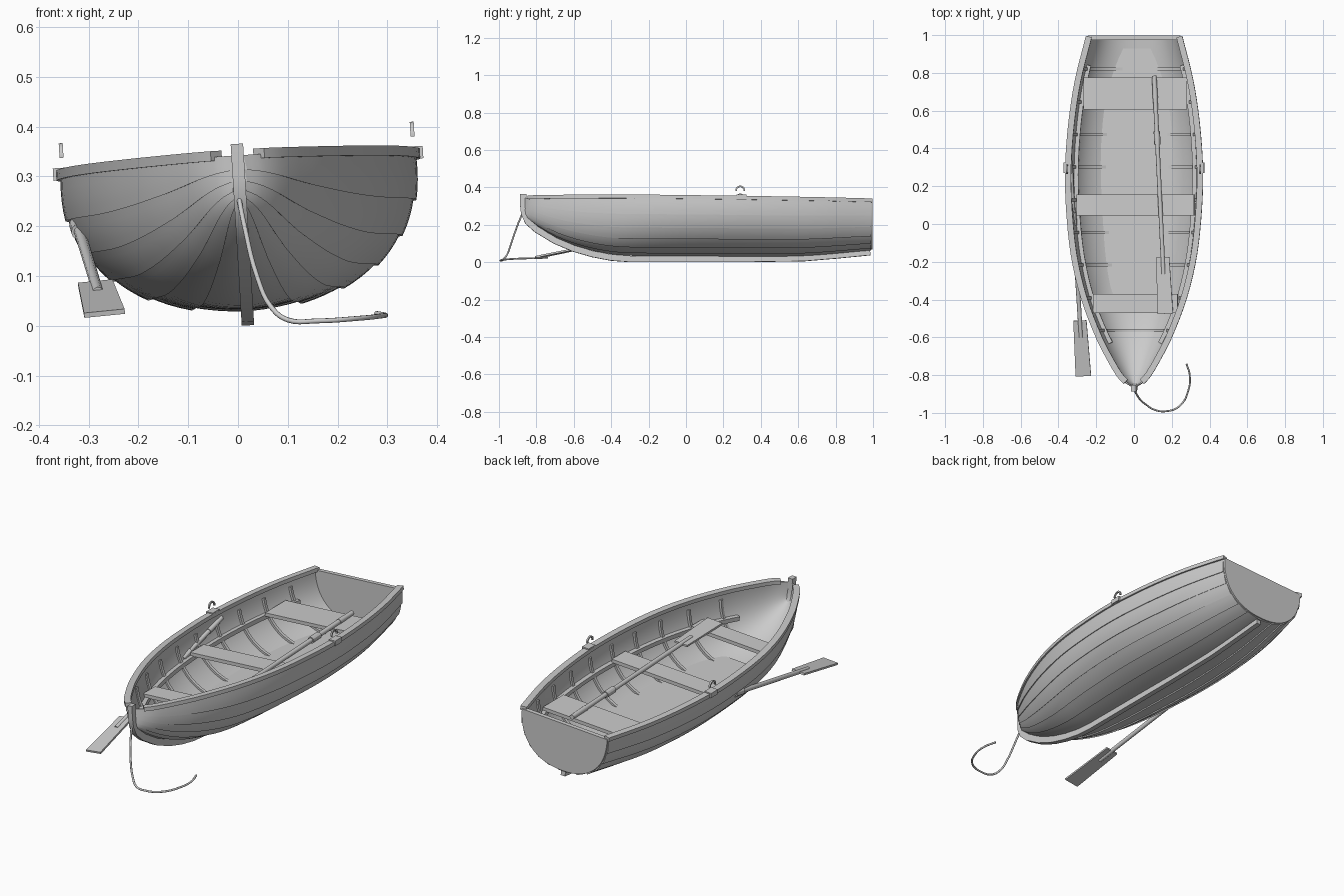
import bpy, bmesh, math
from mathutils import Vector, Matrix

if "Cube" in bpy.data.objects:
    bpy.data.objects.remove(bpy.data.objects["Cube"])

# whole boat is heeled slightly onto its left side
HEEL = Matrix.Translation((0.02, 0, 0.001)) @ Matrix.Rotation(math.radians(-3.5), 4, 'Y')
X, Y, Z = Vector((1, 0, 0)), Vector((0, 1, 0)), Vector((0, 0, 1))

# hull lines: half width, keel height and sheer height along y
WIDTH = [(-.86, .012), (-.84, .045), (-.8, .083), (-.7, .142), (-.6, .193), (-.4, .27), (-.2, .32),
         (0, .346), (.25, .358), (.5, .344), (.75, .308), (1, .246)]
KEEL = [(-.86, .25), (-.8, .2), (-.7, .138), (-.6, .096), (-.5, .067), (-.4, .048), (-.3, .04),
        (0, .037), (.6, .037), (1, .068)]
SHEER = [(-.86, .342), (-.4, .333), (.2, .322), (1, .313)]
N = 2.3


def curve_at(tab, y):
    n = len(tab)
    i = max(0, min(n - 2, sum(1 for p in tab if p[0] <= y) - 1))

    def slope(j):
        a, b = tab[max(j - 1, 0)], tab[min(j + 1, n - 1)]
        return (b[1] - a[1]) / (b[0] - a[0])
    (y0, v0), (y1, v1) = tab[i], tab[i + 1]
    h = y1 - y0
    t = (y - y0) / h
    return ((2*t**3 - 3*t*t + 1) * v0 + (t**3 - 2*t*t + t) * h * slope(i)
            + (3*t*t - 2*t**3) * v1 + (t**3 - t*t) * h * slope(i + 1))


def hull_point(y, t, d=0.0):
    """t = -1 left rail, 0 keel, 1 right rail; d = inset from the skin"""
    w, k, g = (curve_at(c, y) for c in (WIDTH, KEEL, SHEER))
    w, k = max(w - d, .003), k + d
    a = abs(t) * math.pi / 2
    x = w * math.sin(a) ** (2 / N)
    return Vector((math.copysign(x, t), y, g - (g - k) * max(math.cos(a), 0) ** (2 / N)))


def half_width(y, z, d):
    w, k, g = (curve_at(c, y) for c in (WIDTH, KEEL, SHEER))
    s = min(max((g - z) / (g - k - d), 0), 1)
    return max((w - d) * (1 - s ** N) ** (1 / N), .004)


def span(a, b, n):
    return [a + (b - a) * i / n for i in range(n + 1)]


def finish(name, bm, world=HEEL, angle=30):
    bmesh.ops.recalc_face_normals(bm, faces=bm.faces)
    me = bpy.data.meshes.new(name)
    bm.to_mesh(me)
    bm.free()
    ob = bpy.data.objects.new(name, me)
    bpy.context.collection.objects.link(ob)
    ob.matrix_world = world
    bpy.ops.object.select_all(action='DESELECT')
    ob.select_set(True)
    bpy.context.view_layer.objects.active = ob
    bpy.ops.object.shade_smooth_by_angle(angle=math.radians(angle))
    return ob


def loft(name, rings, world=HEEL, angle=30):
    bm = bmesh.new()
    vs = [[bm.verts.new(p) for p in r] for r in rings]
    m = len(vs[0])
    for a, b in zip(vs, vs[1:]):
        for j in range(m):
            bm.faces.new((a[j], a[(j + 1) % m], b[(j + 1) % m], b[j]))
    bm.faces.new(vs[0])
    bm.faces.new(vs[-1])
    return finish(name, bm, world, angle)


def sweep(name, pts, a, b, axis):
    """rectangular bar along pts: half size b along axis, a across it"""
    rings = []
    for i, p in enumerate(pts):
        t = (pts[min(i + 1, len(pts) - 1)] - pts[max(i - 1, 0)]).normalized()
        s = t.cross(axis).normalized() * a
        u = axis * b
        rings.append([p + s + u, p - s + u, p - s - u, p + s - u])
    return loft(name, rings)


def box(name, centre, size):
    bm = bmesh.new()
    bmesh.ops.create_cube(bm, size=1, matrix=Matrix.Translation(centre) @ Matrix.Diagonal((*size, 1)))
    return finish(name, bm)


# lapped-plank hull, six strakes a side
half = []
for i in range(6):
    for s in range(5):
        half.append(((i + s / 4) / 6, -.006 * (1 - s / 4)))
full = [(-t, d) for t, d in reversed(half[1:])] + half
inner = span(1, -1, 40)
stations = [-.86, -.853, -.845, -.835, -.82, -.8, -.775] + span(-.74, .99, 34)
loft("hull", [[hull_point(y, t, d) for t, d in full] + [hull_point(y, t, .012) for t in inner]
              for y in stations], angle=25)

# transom plate
loft("transom", [[hull_point(y, t, .001) for t in span(-1, 1, 48)] for y in (.975, .997)])

# keel running up into the stem post
keel = [(.985, .053), (.8, .035), (.63, .021), (.3, .0165), (-.3, .0165), (-.4, .024), (-.5, .043), (-.6, .072),
        (-.7, .114), (-.8, .175), (-.845, .215), (-.866, .26), (-.87, .3), (-.87, .365)]
sweep("keel_and_stem", [Vector((0, y, z)) for y, z in keel], .0165, .0125, X)

# parts on both sides
for side, s in (("left", -1), ("right", 1)):
    # gunwale rail
    path = []
    for y in [-.835, -.82, -.8, -.77] + span(-.73, .992, 30):
        path.append(Vector((s * (curve_at(WIDTH, y) - .008), y, curve_at(SHEER, y) + .002)))
    sweep("gunwale_" + side, path, .016, .010, Z)
    # seat riser
    path = [Vector((s * (half_width(y, .2, .012) - .008), y, .2)) for y in span(-.63, .84, 28)]
    sweep("seat_riser_" + side, path, .011, .011, Z)
    # oarlock block and horn
    box("oarlock_block_" + side, (s * .353, .297, .326), (.038, .055, .025))
    arc = [Vector((s * .353, .29 + .022 * math.cos(a), .362 + .022 * math.sin(a)))
           for a in span(-.15, math.pi + .15, 16)]
    sweep("oarlock_" + side, arc, .004, .004, X)

# ribs
for i in range(9):
    y = .82 - i * .173
    sweep("rib_%d" % (i + 1), [hull_point(y, t, .016) for t in span(-.93, .93, 40)], .006, .008, Y)

# floor boards
rings = []
for y in span(-.46, .93, 24):
    a, b = half_width(y, .08, .010), half_width(y, .074, .010)
    rings.append([Vector(p) for p in ((-a, y, .08), (a, y, .08), (b, y, .074), (-b, y, .074))])
loft("floor_boards", rings)

# seats
for name, y, depth, width in (("stern_seat", .69, .17, .55), ("middle_seat", .1, .11, .625),
                              ("bow_seat", -.42, .1, .45)):
    box(name, (0, y, .217), (width, depth, .018))


# oars
def oar(name, tip, handle):
    tip, handle = Vector(tip), Vector(handle)
    L = (handle - tip).length
    d = (handle - tip).normalized()
    side = d.cross(Vector((-.1, 0, 1))).normalized()
    up = side.cross(d)
    m = Matrix((side, d, up)).transposed().to_4x4()
    m.translation = tip
    bm = bmesh.new()
    for y0, y1, r0, r1 in ((.21, L - .12, .011, .012), (L - .12, L, .014, .012), (L - .365, L - .295, .017, .017)):
        # cone axis z turned onto y
        mat = Matrix.Translation((0, (y0 + y1) / 2, 0)) @ Matrix.Rotation(-math.pi / 2, 4, 'X')
        bmesh.ops.create_cone(bm, cap_ends=True, segments=12, radius1=r0, radius2=r1, depth=y1 - y0, matrix=mat)
    # blade
    blade = bmesh.ops.create_cube(bm, size=1, matrix=Matrix.Translation((0, .15, 0))
                                  @ Matrix.Diagonal((.082, .3, .01, 1)))
    for v in blade["verts"]:
        if v.co.y > .2:
            v.co.x *= .85
    finish(name, bm, m)


oar("oar_inside", (.166, -.475, .243), (.107, .785, .241))
oar("oar_outside", (-.268, -.805, .025), (-.34, .35, .262))

# mooring rope
cu = bpy.data.curves.new("mooring_rope", 'CURVE')
cu.dimensions = '3D'
cu.bevel_depth = .005
cu.bevel_resolution = 2
cu.use_fill_caps = True
rope = [(.001, -.875, .26), (.013, -.9, .2), (.038, -.935, .1), (.065, -.957, .04), (.1, -.98, .012),
        (.16, -.992, .01), (.24, -.965, .015), (.288, -.88, .02), (.295, -.8, .022), (.278, -.74, .025)]
sp = cu.splines.new('BEZIER')
sp.bezier_points.add(len(rope) - 1)
for bp, co in zip(sp.bezier_points, rope):
    bp.co = co
    bp.handle_left_type = bp.handle_right_type = 'AUTO'
sp.resolution_u = 5
bpy.context.collection.objects.link(bpy.data.objects.new("mooring_rope", cu))
